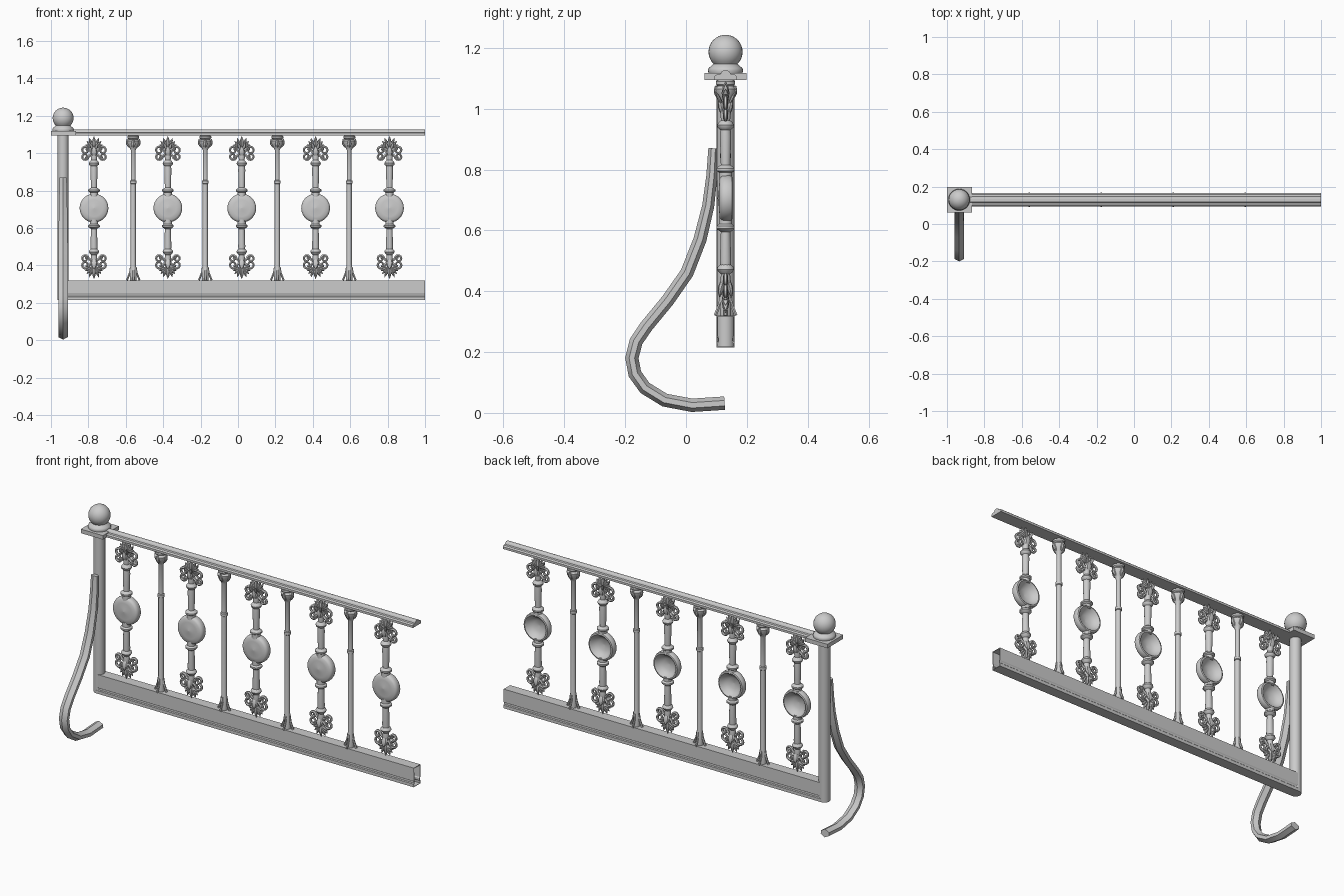
import bpy, bmesh, math
from mathutils import Vector, Matrix

if "Cube" in bpy.data.objects:
    bpy.data.objects.remove(bpy.data.objects["Cube"])

Y = 0.13          # depth of the railing plane
POST_X = -0.935


def finish(bm, name, smooth=True):
    bmesh.ops.recalc_face_normals(bm, faces=bm.faces)
    me = bpy.data.meshes.new(name)
    bm.to_mesh(me)
    bm.free()
    ob = bpy.data.objects.new(name, me)
    bpy.context.collection.objects.link(ob)
    if smooth:
        bpy.ops.object.select_all(action='DESELECT')
        ob.select_set(True)
        bpy.context.view_layer.objects.active = ob
        bpy.ops.object.shade_smooth_by_angle(angle=math.radians(35))
    return ob


def skin(bm, rings, caps=True, closed=True):
    vs = [[bm.verts.new(p) for p in r] for r in rings]
    n = len(vs[0])
    for a, b in zip(vs, vs[1:]):
        for i in range(n):
            j = (i + 1) % n
            bm.faces.new((a[i], a[j], b[j], b[i]))
    if caps:
        bm.faces.new(vs[0])
        bm.faces.new(vs[-1])


def lathe(bm, prof, seg=16, mat=Matrix()):
    """Revolve (radius, height) points about local z."""
    skin(bm, [[mat @ Vector((max(r, 1e-4) * math.cos(t), max(r, 1e-4) * math.sin(t), z))
               for t in (2 * math.pi * k / seg for k in range(seg))] for r, z in prof])


def sweep(bm, path, normal, section, scale=lambda t: 1.0):
    """Sweep a section along a planar path with the given plane normal."""
    path = [Vector(p) for p in path]
    n = Vector(normal)
    rings = []
    for i, p in enumerate(path):
        t = (path[min(i + 1, len(path) - 1)] - path[max(i - 1, 0)]).normalized()
        b = t.cross(n)
        s = scale(i / (len(path) - 1))
        rings.append([p + n * u * s + b * v * s for u, v in section])
    skin(bm, rings)


def circle(r, n):
    return [(r * math.cos(2 * math.pi * k / n), r * math.sin(2 * math.pi * k / n)) for k in range(n)]


def leaf(bm, base, direction, length, width, depth):
    """Pointed leaf: stretched sphere starting at base."""
    d = Vector(direction).normalized()
    side = d.cross(Vector((0, 1, 0)))
    side = side.normalized() if side.length > 0.1 else Vector((1, 0, 0))
    m = Matrix((side, d.cross(side), d)).transposed().to_4x4()
    m = Matrix.Translation(base) @ m @ Matrix.Diagonal((width, depth, length, 1))
    lathe(bm, [(0.35, 0), (0.8, 0.2), (1, 0.45), (0.75, 0.72), (0, 1)], 8, m)


def rail(name, prof, x0, x1, caps):
    bm = bmesh.new()
    loop = prof + [(-y, z) for y, z in reversed(prof)]
    skin(bm, [[(x, Y + y, z) for y, z in loop] for x in (x0, x1)], caps)
    return finish(bm, name, False)


# rails
rail("top_rail", [(-.036, 1.095), (-.036, 1.107), (-.029, 1.113), (-.017, 1.114),
                  (-.013, 1.122), (-.006, 1.126)], -0.9, 1, True)
low = rail("bottom_rail", [(-.029, .215), (-.029, .232), (-.025, .236), (-.025, .245),
                           (-.028, .25), (-.028, .32)], POST_X, 1, False)
shell = low.modifiers.new("wall", 'SOLIDIFY')
shell.thickness = 0.004

# newel post, square cap and ball finial
bm = bmesh.new()
lathe(bm, [(.029, .215), (.029, 1.1)], 20, Matrix.Translation((POST_X, Y, 0)))
finish(bm, "newel_post")

bm = bmesh.new()
bmesh.ops.create_cube(bm, size=1, matrix=Matrix.Translation((POST_X + .002, Y, 1.106))
                      @ Matrix.Diagonal((.135, .138, .022, 1)))
finish(bm, "post_cap_plate", False)

bm = bmesh.new()
ball = [(.056 * math.cos(a), 1.187 + .056 * math.sin(a))
        for a in (math.radians(-45 + 135 * k / 12) for k in range(13))]
lathe(bm, [(.05, 1.115), (.056, 1.118), (.058, 1.126), (.055, 1.134), (.046, 1.141)] + ball,
      28, Matrix.Translation((POST_X, Y, 0)))
finish(bm, "ball_finial")

# curved brace in front of the post
bm = bmesh.new()
pts = [(.09, .87), (.085, .78), (.073, .68), (.046, .57), (.003, .46), (-.06, .37), (-.13, .285),
       (-.164, .235), (-.178, .18), (-.168, .128), (-.135, .082), (-.07, .042), (.02, .025), (.127, .032)]
hexa = [(.025, .009), (0, .022), (-.025, .009), (-.025, -.009), (0, -.022), (.025, -.009)]
sweep(bm, [(POST_X, y, z) for y, z in pts], (1, 0, 0), hexa, lambda t: min(1, .75 + t))
finish(bm, "curved_brace")


# plain baluster
bm = bmesh.new()
lathe(bm, [(.018, .32), (.018, .38), (.014, .40), (.014, .835), (.018, .838), (.018, .852), (.013, .855),
           (.013, 1.015), (.019, 1.028), (.032, 1.05), (.034, 1.065), (.026, 1.074),
           (.032, 1.08), (.032, 1.09), (.02, 1.097)], 14)
for k in range(4):      # splayed feet and bud leaves
    a = k * math.pi / 2
    c, s = math.cos(a), math.sin(a)
    sweep(bm, [(.013 * c, .013 * s, .39), (.018 * c, .018 * s, .36), (.034 * c, .034 * s, .32)],
          (-s, c, 0), circle(.006, 6))
    leaf(bm, (.018 * c, .018 * s, 1.03), (.35 * c, .35 * s, 1), .05, .013, .012)
plain = finish(bm, "plain_baluster_1")


def ornament(bm, z0, up, spiky):
    """Scroll and leaf cluster; z0 is the inner end, up is +1 or -1."""
    P = lambda x, y, h: Vector((x, y, z0 + up * h))
    # knot below the scrolls
    prof = [(.017, 0), (.026, .008), (.028, .016), (.022, .026), (.015, .032), (.018, .06), (.012, .09), (.008, .125)]
    lathe(bm, [(r, z0 + up * h) for r, h in prof], 12)
    for sx in (-1, 1):
        # two curled scrolls per side
        for cx, ch, r, turn in ((.048, .052, .019, 1), (.046, .085, .022, -1)):
            path = []
            for k in range(15):
                t = k / 14
                a = math.pi + turn * t * 2 * math.pi * 1.1
                rr = r * (1 - .5 * t)
                path.append(P(sx * (cx + rr * math.cos(a)), 0, ch + rr * math.sin(a)))
            path.insert(0, P(sx * .01, 0, ch - turn * -.014))
            sweep(bm, path, (0, 1, 0), circle(.0075, 6), lambda t: 1.1 - .4 * t)
            m = Matrix.Translation(path[-1]) @ Matrix.Scale(.009, 4)
            bmesh.ops.create_icosphere(bm, subdivisions=1, radius=1, matrix=m)
        # fan of leaves
        for deg, ln in ((20, .058), (42, .05), (65, .045)):
            a = math.radians(deg)
            leaf(bm, P(sx * .006, 0, .098), (sx * math.sin(a), 0, up * math.cos(a)), ln, .0085, .011)
    leaf(bm, P(0, 0, .09), (0, 0, up), .072, .011, .013)
    # leaves standing off front and back
    for sy in (-1, 1):
        leaf(bm, P(0, sy * .008, .05), (0, sy * .22, up), .06, .018, .011)
        if spiky:
            for sx in (-1, 1):
                leaf(bm, P(sx * .006, sy * .012, .085), (sx * .35, sy * .5, up), .05, .009, .006)


# ornate baluster with dished disc
bm = bmesh.new()
lathe(bm, [(.017, .475), (.019, .50), (.016, .595), (.024, .60), (.031, .606), (.031, .614), (.022, .621), (.022, .645)], 14)
lathe(bm, [(.022, .765), (.022, .79), (.031, .796), (.031, .804), (.024, .81), (.016, .815), (.019, .91), (.017, .935)], 14)
disc = [(0, .026), (.015, .023), (.045, .021), (.066, .019), (.074, .013), (.077, .004), (.077, -.010),
        (.073, -.021), (.066, -.023), (.060, -.018), (.052, -.004), (.03, .008), (0, .012)]
lathe(bm, disc, 28, Matrix.Translation((0, 0, .706)) @ Matrix.Rotation(math.pi / 2, 4, 'X'))
ornament(bm, .93, 1, True)
ornament(bm, .488, -1, False)
ornate = finish(bm, "ornate_baluster_1")

# repeat the balusters along the rail
for src, x0, step, count in ((plain, -.56, .385, 4), (ornate, -.77, .395, 5)):
    for i in range(count):
        ob = src if i == 0 else src.copy()
        if i:
            ob.name = src.name[:-1] + str(i + 1)
            bpy.context.collection.objects.link(ob)
        ob.location = (x0 + i * step, Y, 0)
